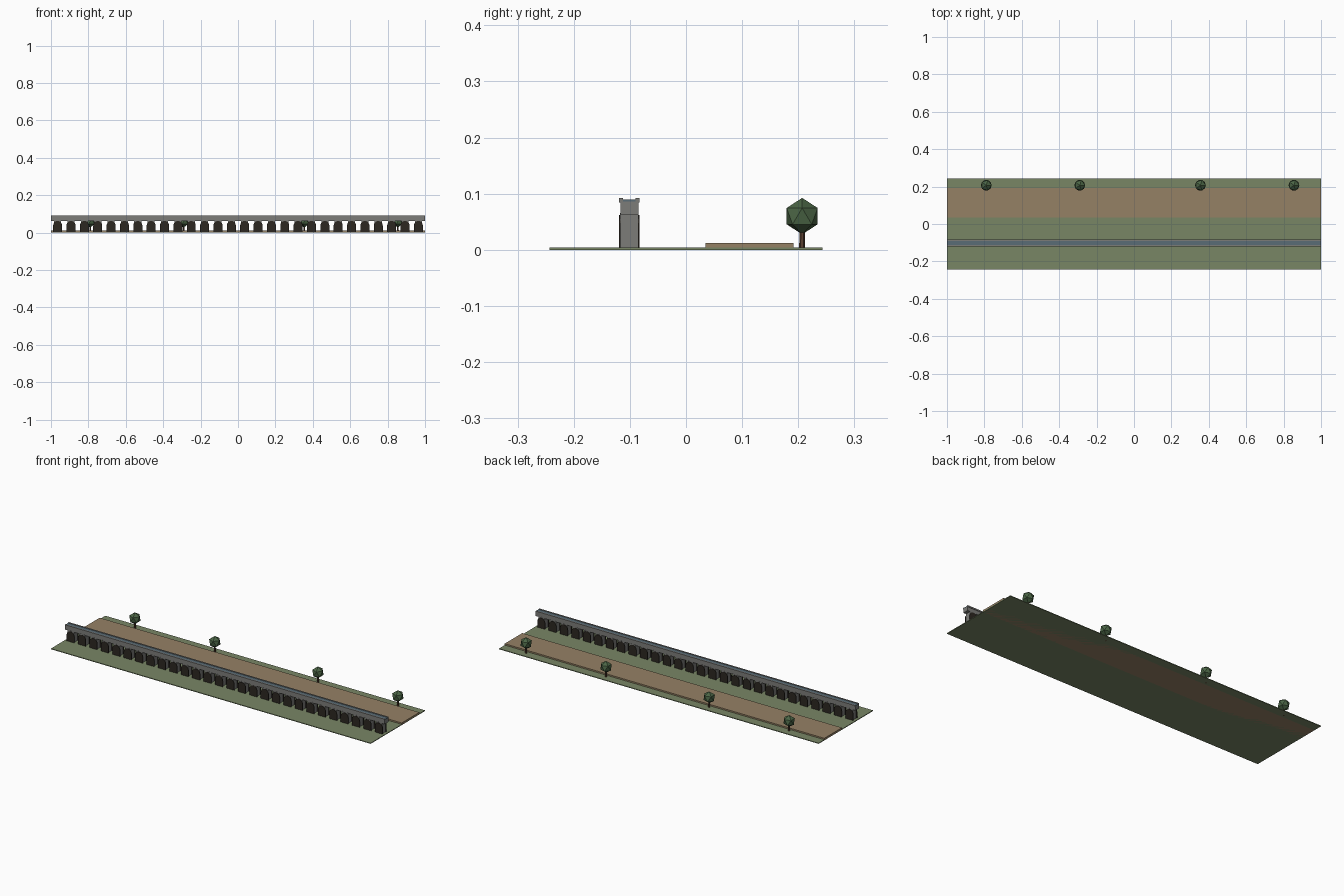
import bpy, bmesh, math

if "Cube" in bpy.data.objects:
    bpy.data.objects.remove(bpy.data.objects["Cube"])


def material(name, rgb):
    m = bpy.data.materials.new(name)
    m.diffuse_color = (*rgb, 1)
    m.use_nodes = True
    m.node_tree.nodes["Principled BSDF"].inputs["Base Color"].default_value = m.diffuse_color
    return m


GRASS = material("grass", (0.19, 0.24, 0.13))
DIRT = material("dirt", (0.30, 0.22, 0.13))
STONE = material("stone", (0.20, 0.20, 0.19))
DARK = material("dark_arch", (0.025, 0.02, 0.015))
WATER = material("water", (0.10, 0.15, 0.18))
BARK = material("bark", (0.10, 0.05, 0.03))
LEAF = material("leaf", (0.07, 0.13, 0.06))


def finish(name, bm, mat):
    bmesh.ops.recalc_face_normals(bm, faces=bm.faces)
    me = bpy.data.meshes.new(name)
    bm.to_mesh(me)
    bm.free()
    me.materials.append(mat)
    ob = bpy.data.objects.new(name, me)
    bpy.context.collection.objects.link(ob)
    return ob


def add_box(bm, x0, x1, y0, y1, z0, z1):
    r = bmesh.ops.create_cube(bm, size=1)
    for v in r["verts"]:
        v.co = ((x0, x1)[v.co.x > 0], (y0, y1)[v.co.y > 0], (z0, z1)[v.co.z > 0])


def box(name, mat, *dims):
    bm = bmesh.new()
    add_box(bm, *dims)
    return finish(name, bm, mat)


def add_arch(bm, cx, half, spring, z0, y0, y1, n=10):
    # round-topped panel outline, extruded in y
    pts = [(cx - half, z0), (cx + half, z0)]
    pts += [(cx + half * math.cos(math.pi * i / n), spring + half * math.sin(math.pi * i / n))
            for i in range(n + 1)]
    face = bm.faces.new([bm.verts.new((x, y0, z)) for x, z in pts])
    r = bmesh.ops.extrude_face_region(bm, geom=[face])
    for g in r["geom"]:
        if isinstance(g, bmesh.types.BMVert):
            g.co.y = y1


# Ground and road
box("ground", GRASS, -1, 1, -0.243, 0.243, 0, 0.004)
box("road", DIRT, -1, 1, 0.035, 0.192, 0, 0.012)

# Aqueduct piers with dark arched panels on both faces
YC = -0.101
N = 28
PITCH = 2 / N
piers, arches = bmesh.new(), bmesh.new()
for i in range(N):
    x = -1 + PITCH * (i + 0.5)
    add_box(piers, x - 0.019, x + 0.019, YC - 0.0165, YC + 0.0165, 0.003, 0.066)
    for s in (-1, 1):
        add_arch(arches, x, 0.024, 0.038, 0.003, YC + s * 0.0155, YC + s * 0.0185)
finish("piers", piers, STONE)
finish("arch_panels", arches, DARK)

# Water channel on top
box("channel_beam", STONE, -1, 1, YC - 0.016, YC + 0.016, 0.063, 0.086)
box("water", WATER, -1, 1, YC - 0.011, YC + 0.011, 0.085, 0.090)
for s, name in ((-1, "front_parapet"), (1, "back_parapet")):
    y0, y1 = sorted((YC + s * 0.011, YC + s * 0.0185))
    box(name, STONE, -1, 1, y0, y1, 0.084, 0.092)

# Trees: trunk and icosahedron crown
for i, x in enumerate((-0.79, -0.29, 0.355, 0.855)):
    bm = bmesh.new()
    bmesh.ops.create_cone(bm, cap_ends=True, segments=6, radius1=0.0055, radius2=0.0045, depth=0.036)
    bmesh.ops.translate(bm, verts=bm.verts, vec=(x, 0.207, 0.018))
    finish(f"trunk_{i + 1}", bm, BARK)
    bm = bmesh.new()
    bmesh.ops.create_icosphere(bm, subdivisions=1, radius=0.0325)
    bmesh.ops.translate(bm, verts=bm.verts, vec=(x, 0.207, 0.06))
    finish(f"crown_{i + 1}", bm, LEAF)
